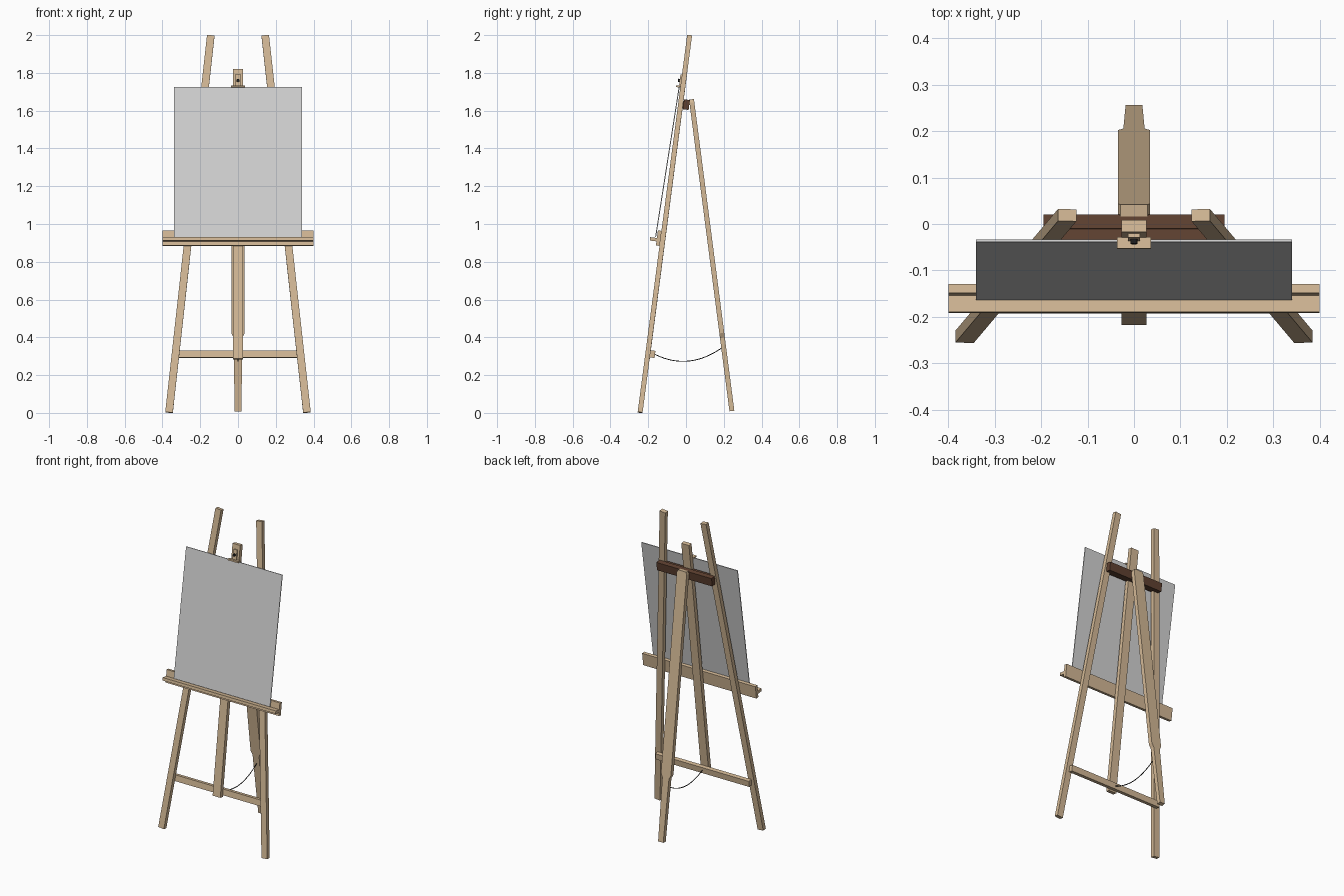
import bpy, bmesh, math
from mathutils import Vector, Matrix

if "Cube" in bpy.data.objects:
    bpy.data.objects.remove(bpy.data.objects["Cube"])


def material(name, rgb):
    m = bpy.data.materials.new(name)
    m.diffuse_color = (*rgb, 1)
    m.use_nodes = True
    m.node_tree.nodes["Principled BSDF"].inputs["Base Color"].default_value = m.diffuse_color
    return m


WOOD = material("pale wood", (0.658, 0.485, 0.305))
BROWN = material("dark brown wood", (0.115, 0.053, 0.03))
GREY = material("canvas grey", (0.65, 0.65, 0.65))
BLACK = material("black metal", (0.012, 0.012, 0.012))
LEAN = -math.atan(0.131)          # backward lean of the front frame


def finish(name, bm, mat):
    bmesh.ops.recalc_face_normals(bm, faces=bm.faces)
    me = bpy.data.meshes.new(name)
    bm.to_mesh(me)
    bm.free()
    ob = bpy.data.objects.new(name, me)
    me.materials.append(mat)
    bpy.context.collection.objects.link(ob)
    return ob


def box(name, center, size, mat, lean=LEAN):
    bm = bmesh.new()
    bmesh.ops.create_cube(bm, size=1, matrix=Matrix.Diagonal((*size, 1)))
    bm.transform(Matrix.Translation(center) @ Matrix.Rotation(lean, 4, 'X'))
    return finish(name, bm, mat)


def frame(a, b):
    """Matrix at a, z along a-b, y kept towards the back."""
    z = (Vector(b) - Vector(a)).normalized()
    x = Vector((0, z.z, -z.y)).normalized().cross(z)
    m = Matrix((x, z.cross(x), z)).transposed().to_4x4()
    return Matrix.Translation(a) @ m


def board(name, a, b, profile, t, mat):
    """Board from a to b; profile lists (fraction of length, half width)."""
    bm = bmesh.new()
    length = (Vector(b) - Vector(a)).length
    pts = [(w, f * length) for f, w in profile]
    pts += [(-w, h) for w, h in reversed(pts)]
    face = bm.faces.new([bm.verts.new((x, -t / 2, h)) for x, h in pts])
    ext = bmesh.ops.extrude_face_region(bm, geom=[face])
    bmesh.ops.translate(bm, vec=(0, t, 0),
                        verts=[v for v in ext["geom"] if isinstance(v, bmesh.types.BMVert)])
    bm.transform(frame(a, b))
    return finish(name, bm, mat)


# splayed front legs
for s, side in ((-1, "left"), (1, "right")):
    board("front_leg_" + side, (s * 0.365, -0.243, 0.002), (s * 0.144, 0.019, 1.998),
          [(0, 0.02), (1, 0.02)], 0.026, WOOD)

# centre mast in the plane of the front legs
board("centre_mast", (0, -0.205, 0.285), (0, -0.004, 1.82),
      [(0, 0.027), (1, 0.027)], 0.026, WOOD)

# rear leg: wide board stepping down to a narrow foot
board("rear_leg", (0, 0.243, 0.01), (0, 0.029, 1.66),
      [(0, 0.018), (0.235, 0.023), (0.25, 0.035), (0.99, 0.035), (1, 0.029)], 0.026, WOOD)

# cross pieces
box("lower_crossbar", (0, -0.177, 0.311), (0.66, 0.026, 0.038), WOOD)
box("top_crossbeam", (0, 0.002, 1.632), (0.39, 0.031, 0.053), BROWN)
box("top_beam_filler", (0, -0.025, 1.632), (0.32, 0.026, 0.04), BROWN)

# shelf holding the canvas
box("shelf_backboard", (0, -0.144, 0.925), (0.8, 0.02, 0.08), WOOD)
box("shelf_tray", (0, -0.172, 0.919), (0.8, 0.038, 0.018), WOOD)

# canvas panel
low, high = Vector((0, -0.161, 0.93)), Vector((0, -0.036, 1.725))
board("canvas", low, high, [(0, 0.34), (1, 0.34)], 0.005, GREY)

# upper clamp and its knob
box("clamp_lip", (0, -0.041, 1.728), (0.073, 0.024, 0.009), WOOD)
box("clamp_plate", (0, -0.028, 1.76), (0.026, 0.01, 0.065), WOOD)
bm = bmesh.new()
bmesh.ops.create_cone(bm, cap_ends=True, segments=12, radius1=0.008, radius2=0.008, depth=0.02,
                      matrix=Matrix.Translation((0, -0.033, 1.76)) @
                      Matrix.Rotation(math.pi / 2 + LEAN, 4, 'X'))
finish("clamp_knob", bm, BLACK)

# sagging cord between crossbar and rear leg
cu = bpy.data.curves.new("stay_cord", 'CURVE')
cu.dimensions = '3D'
cu.bevel_depth = 0.0025
cu.bevel_resolution = 1
sp = cu.splines.new('POLY')
sp.points.add(20)
for i, p in enumerate(sp.points):
    y = -0.17 + 0.365 * i / 20
    d = y + 0.015
    p.co = (0, y, 0.273 + (1.65 if d < 0 else 1.7) * d * d, 1)
cord = bpy.data.objects.new("stay_cord", cu)
cu.materials.append(BLACK)
bpy.context.collection.objects.link(cord)
